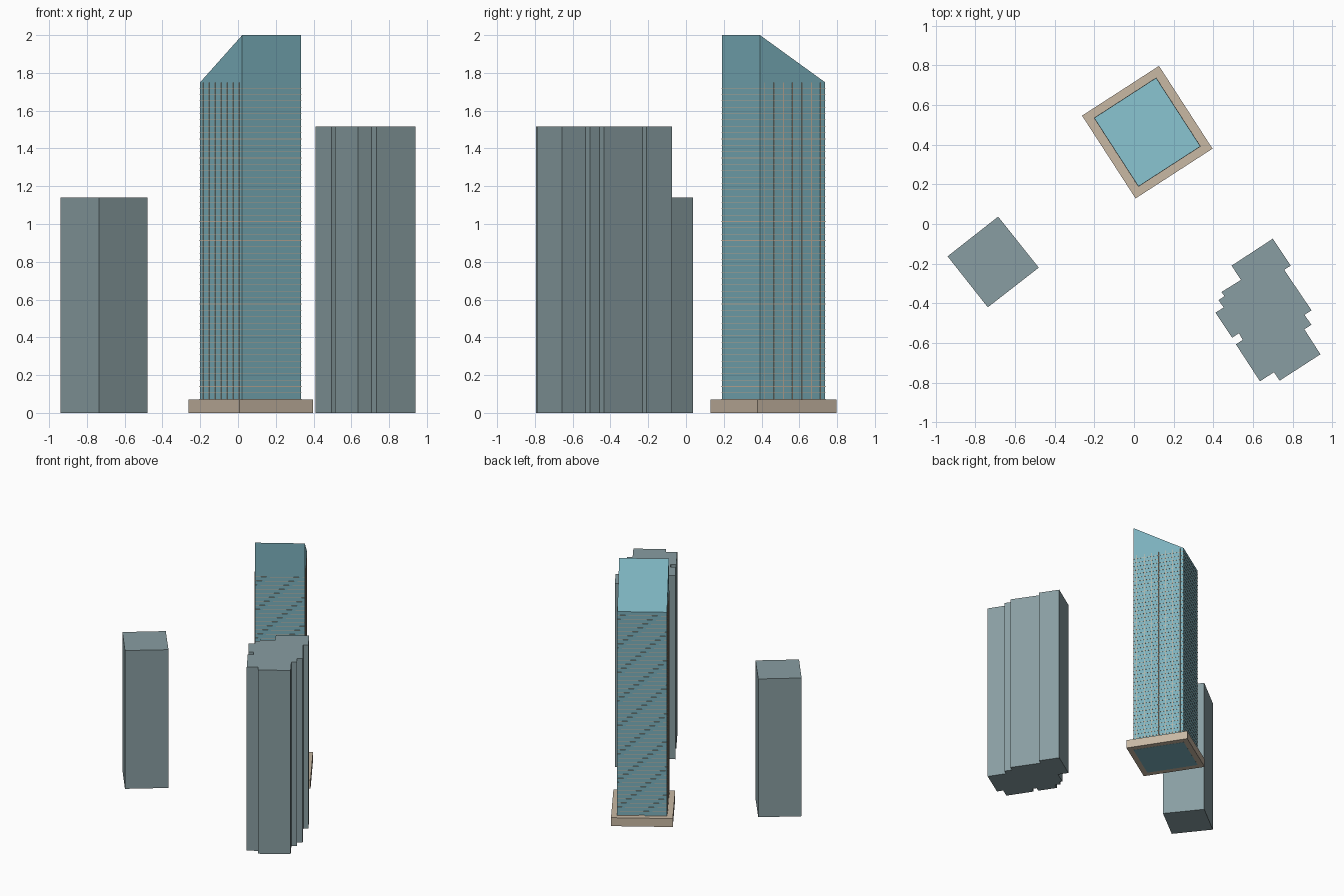
import bpy
import math
from mathutils import Matrix

if "Cube" in bpy.data.objects:
    bpy.data.objects.remove(bpy.data.objects["Cube"])


def material(name, rgb):
    mat = bpy.data.materials.new(name)
    mat.diffuse_color = (*rgb, 1.0)
    mat.use_nodes = True
    mat.node_tree.nodes["Principled BSDF"].inputs["Base Color"].default_value = mat.diffuse_color
    return mat


GLASS = material("teal_glass", (0.20, 0.44, 0.51))
STONE = material("tan_stone", (0.58, 0.48, 0.37))
CONCRETE = material("blue_grey", (0.25, 0.34, 0.36))


def prism(name, outline, z0, tops, mat, matrix=Matrix()):
    """Extrude a counter-clockwise outline; tops is one height or one per corner."""
    n = len(outline)
    if not isinstance(tops, (list, tuple)):
        tops = [tops] * n
    verts = [(x, y, z0) for x, y in outline]
    verts += [(x, y, t) for (x, y), t in zip(outline, tops)]
    faces = [tuple(reversed(range(n))), tuple(range(n, 2 * n))]
    faces += [(i, (i + 1) % n, n + (i + 1) % n, n + i) for i in range(n)]
    mesh = bpy.data.meshes.new(name)
    mesh.from_pydata(verts, [], faces)
    mesh.materials.append(mat)
    obj = bpy.data.objects.new(name, mesh)
    bpy.context.collection.objects.link(obj)
    obj.matrix_world = matrix
    return obj


def rect(w, d, cx=0.0, cy=0.0):
    return [(cx - w / 2, cy - d / 2), (cx + w / 2, cy - d / 2),
            (cx + w / 2, cy + d / 2), (cx - w / 2, cy + d / 2)]


def repeat(obj, count, offset):
    mod = obj.modifiers.new("repeat", 'ARRAY')
    mod.count = count
    mod.use_relative_offset = False
    mod.use_constant_offset = True
    mod.constant_offset_displace = offset


# Main tower with a roof sloping down to the back
W, D = 0.372, 0.411
PODIUM, EAVES, TOP = 0.07, 1.75, 2.0
place = Matrix.Translation((0.067, 0.463, 0)) @ Matrix.Rotation(math.radians(32.9), 4, 'Z')
prism("tower", rect(W, D), 0, [TOP, TOP, EAVES, EAVES], GLASS, place)
prism("podium", rect(W + 0.09, D + 0.086), 0.0005, PODIUM, STONE, place)

# Thin floor bands wrapping the tower
FLOORS = 50
step = (EAVES - PODIUM) / FLOORS
bands = prism("floor_bands", rect(W + 0.003, D + 0.003), PODIUM + 0.001,
              PODIUM + 0.004, STONE, place)
repeat(bands, FLOORS, (0, 0, step))

# Seven vertical fins on each long side
FINS = 7
pitch = D / FINS
for side, label in ((-1, "left"), (1, "right")):
    fins = prism(label + "_fins", rect(0.006, 0.004, side * W / 2, -D / 2 + pitch / 2),
                 PODIUM, EAVES, STONE, place)
    repeat(fins, FINS, (0, pitch, 0))

# Plain square block
prism("square_block", [(-0.685, 0.037), (-0.94, -0.163), (-0.737, -0.42), (-0.48, -0.22)],
      0, 1.14, CONCRETE)

# Block with a stepped plan
stepped = [
    (0.70, -0.074), (0.492, -0.21), (0.539, -0.282), (0.441, -0.343),
    (0.456, -0.364), (0.426, -0.384), (0.452, -0.421), (0.411, -0.447),
    (0.495, -0.573), (0.529, -0.551), (0.548, -0.584), (0.514, -0.607),
    (0.635, -0.793), (0.706, -0.747), (0.734, -0.79), (0.94, -0.657),
    (0.859, -0.531), (0.894, -0.508), (0.860, -0.458), (0.895, -0.435),
    (0.757, -0.231), (0.790, -0.210),
]
prism("stepped_block", stepped, 0, 1.515, CONCRETE)
